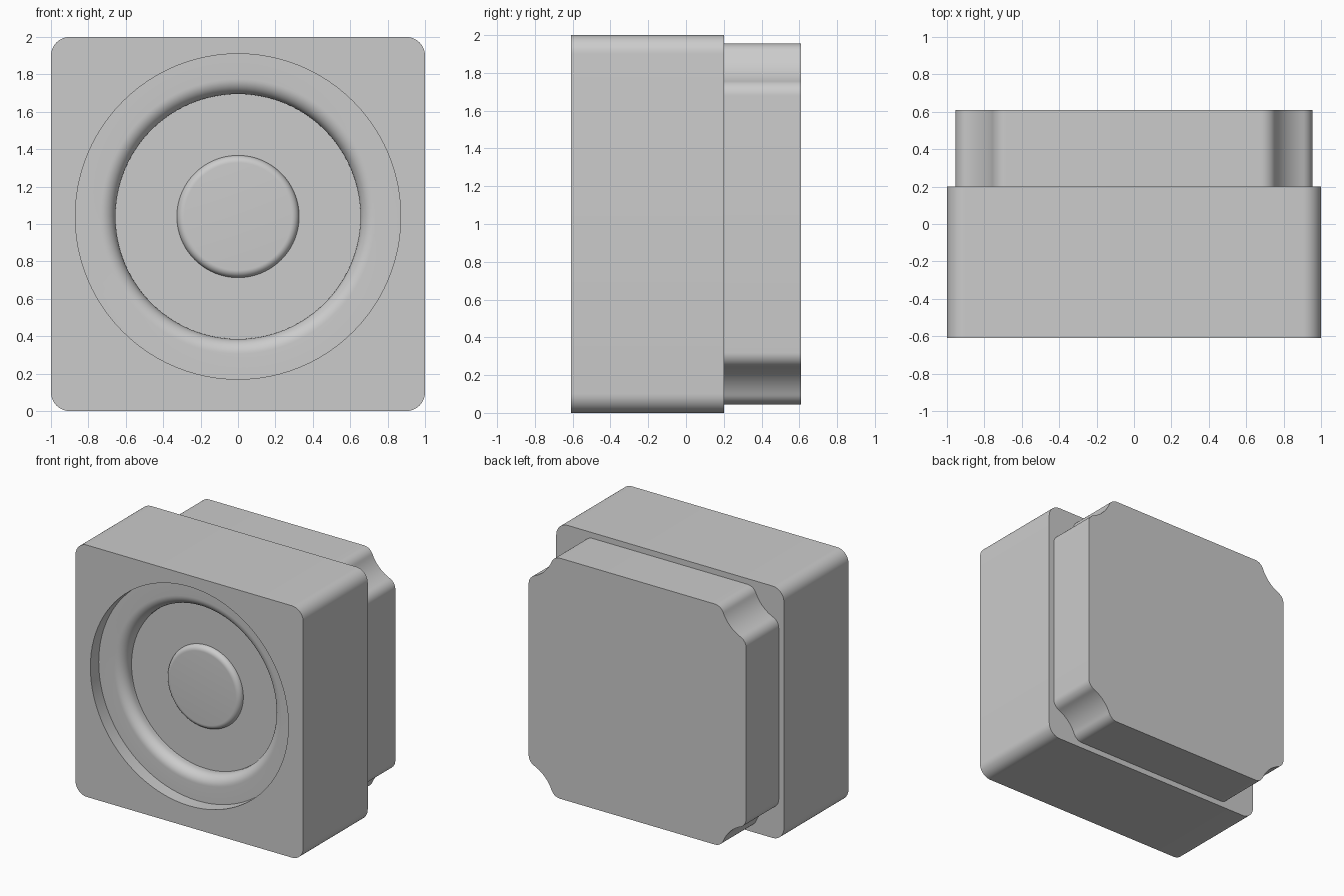
import bpy, bmesh
from math import sin, cos, pi, radians
from mathutils import Vector, Matrix

default = bpy.data.objects.get("Cube")
if default:
    bpy.data.objects.remove(default, do_unlink=True)

grey = bpy.data.materials.new("plain grey")
grey.use_nodes = True
COLOUR = (0.6, 0.6, 0.6, 1)
grey.diffuse_color = COLOUR
grey.node_tree.nodes["Principled BSDF"].inputs["Base Color"].default_value = COLOUR

FRONT, STEP, BACK = -0.61, 0.2, 0.61
DRIVER_Z = 1.04


def arc(cx, cy, r, start, end, steps=10):
    """Points on an arc, angles in degrees."""
    angles = [radians(start + (end - start) * i / steps) for i in range(steps + 1)]
    return [(cx + r * cos(a), cy + r * sin(a)) for a in angles]


def make_object(name, bm):
    bmesh.ops.recalc_face_normals(bm, faces=bm.faces)
    mesh = bpy.data.meshes.new(name)
    bm.to_mesh(mesh)
    bm.free()
    mesh.materials.append(grey)
    obj = bpy.data.objects.new(name, mesh)
    bpy.context.collection.objects.link(obj)
    return obj


def square_prism(name, corner, y0, y1):
    """Extrude a square outline whose four corners repeat one corner curve."""
    bm = bmesh.new()
    verts = []
    for quarter in range(4):
        turn = Matrix.Rotation(quarter * pi / 2, 2)
        for point in corner:
            p = turn @ Vector(point)
            verts.append(bm.verts.new((p.x, y0, p.y + 1)))
    face = bm.faces.new(verts)
    out = bmesh.ops.extrude_face_region(bm, geom=[face])["geom"]
    moved = [g for g in out if isinstance(g, bmesh.types.BMVert)]
    bmesh.ops.translate(bm, verts=moved, vec=(0, y1 - y0, 0))
    return make_object(name, bm)


def lathe(name, profile, segments=96):
    """Spin (radius, depth) points around the driver axis."""
    bm = bmesh.new()
    verts = [bm.verts.new((r, FRONT + d, DRIVER_Z)) for r, d in profile]
    edges = [bm.edges.new(pair) for pair in zip(verts, verts[1:])]
    bmesh.ops.spin(bm, geom=verts + edges, cent=(0, 0, DRIVER_Z), axis=(0, 1, 0),
                   angle=2 * pi, steps=segments, use_merge=True)
    bmesh.ops.remove_doubles(bm, verts=bm.verts, dist=1e-5)
    return make_object(name, bm)


def smooth(obj):
    bpy.ops.object.select_all(action="DESELECT")
    obj.select_set(True)
    bpy.context.view_layer.objects.active = obj
    bpy.ops.object.shade_smooth_by_angle(angle=radians(30))


# Cabinet with rounded corners
cabinet = square_prism("cabinet", arc(0.9, 0.9, 0.1, 0, 90), FRONT, STEP)

# Driver recess: stepped bore, rolled lip, flat cone and raised centre cap
FLOOR, SHELF = 0.21, 0.105
profile = [(0, -0.1), (0.87, -0.1), (0.87, SHELF)]
profile += arc(0.735, SHELF + 0.08, 0.08, 270, 180)
profile += [(0.655, FLOOR)]
profile += arc(0.287, FLOOR, 0.04, 0, -90)
profile += [(0, FLOOR - 0.04)]
cutter = lathe("driver_cutter", profile)
cutter.hide_render = True

bpy.context.view_layer.objects.active = cabinet
cut = cabinet.modifiers.new("driver_recess", "BOOLEAN")
cut.operation = "DIFFERENCE"
cut.solver = "EXACT"
cut.object = cutter
bpy.ops.object.modifier_apply(modifier=cut.name)
bpy.data.objects.remove(cutter, do_unlink=True)
smooth(cabinet)

# Rear housing: scooped corners blended into the sides by small fillets
HALF, R_FILLET, INSET, TURN = 0.955, 0.081, 0.275, 67
near, far = HALF - R_FILLET, HALF - INSET
reach = (far - near) / (cos(radians(TURN)) - sin(radians(TURN)))
scoop = near + reach * cos(radians(TURN))
corner = arc(near, far, R_FILLET, 0, TURN)
corner += arc(scoop, scoop, reach - R_FILLET, 180 + TURN, 270 - TURN, 16)[1:-1]
corner += arc(far, near, R_FILLET, 90 - TURN, 90)
smooth(square_prism("rear_housing", corner, STEP, BACK))
